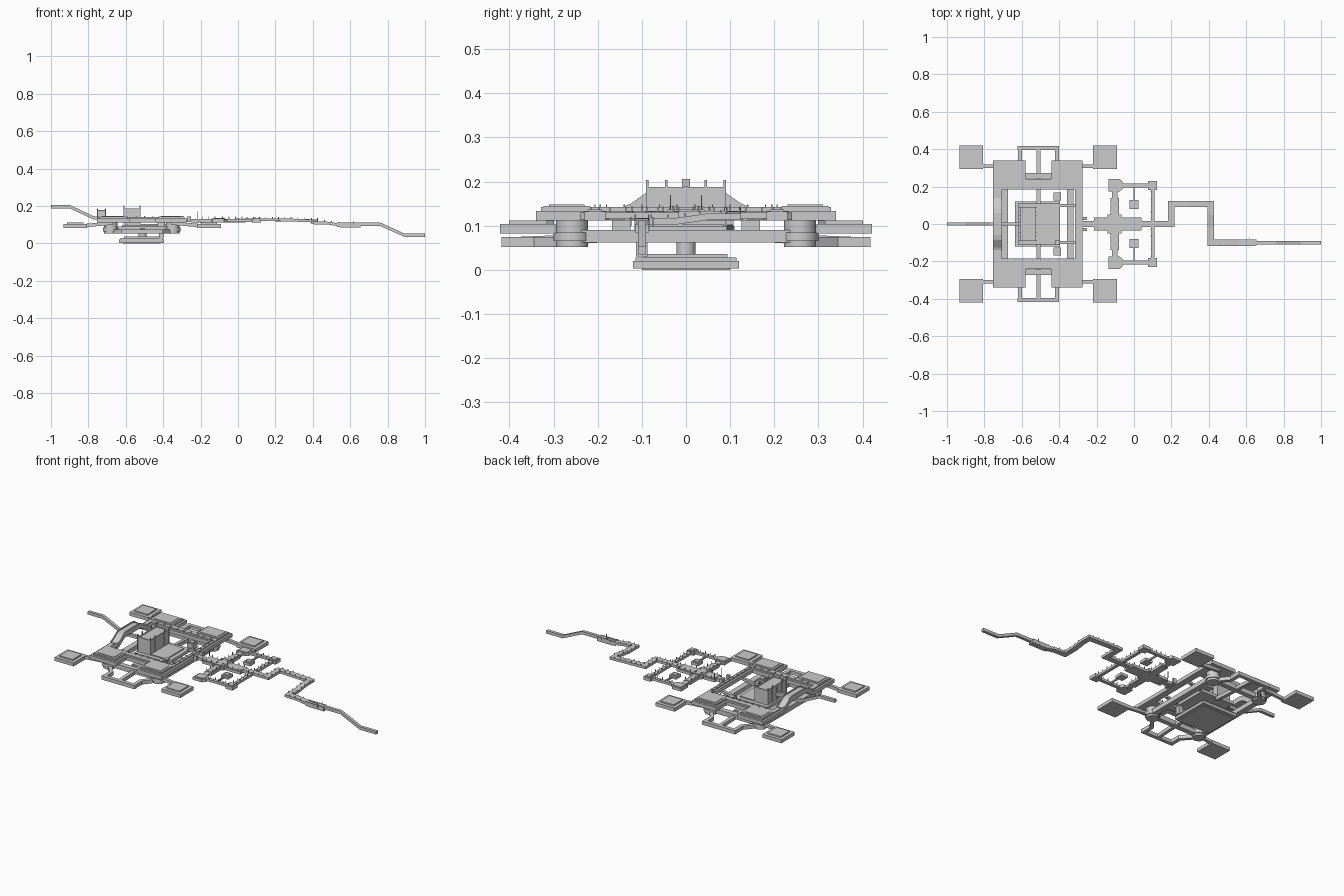
import bpy, bmesh, math
from mathutils import Vector

if "Cube" in bpy.data.objects:
    bpy.data.objects.remove(bpy.data.objects["Cube"])


def finish(name, bm):
    bmesh.ops.recalc_face_normals(bm, faces=bm.faces[:])
    me = bpy.data.meshes.new(name)
    bm.to_mesh(me)
    bm.free()
    ob = bpy.data.objects.new(name, me)
    bpy.context.collection.objects.link(ob)
    return ob


def prism(name, pts, z0, z1, *tiers):
    """Extruded outline; each tier = (inset, rise) steps the top."""
    bm = bmesh.new()
    base = bm.faces.new([bm.verts.new((x, y, z0)) for x, y in pts])
    ext = bmesh.ops.extrude_face_region(bm, geom=[base], use_keep_orig=True)
    vs = [e for e in ext["geom"] if isinstance(e, bmesh.types.BMVert)]
    bmesh.ops.translate(bm, verts=vs, vec=(0, 0, z1 - z0))
    bmesh.ops.recalc_face_normals(bm, faces=bm.faces[:])
    for inset, rise in tiers:
        top = max(bm.faces, key=lambda f: (f.normal.z > .9) * f.calc_center_median().z)
        bmesh.ops.inset_individual(bm, faces=[top], thickness=inset, use_even_offset=True)
        ext = bmesh.ops.extrude_discrete_faces(bm, faces=[top])
        bmesh.ops.translate(bm, verts=ext["faces"][0].verts[:], vec=(0, 0, rise))
        bm.normal_update()
    return finish(name, bm)


def box(name, cx, cy, sx, sy, z0, z1, *tiers):
    a, b = sx / 2, sy / 2
    return prism(name, [(cx - a, cy - b), (cx + a, cy - b), (cx + a, cy + b), (cx - a, cy + b)], z0, z1, *tiers)


def path(name, pts, w, h):
    """Rectangular walkway swept along points, mitred at corners; z is the top."""
    P = [Vector(p) for p in pts]
    flat = [(b - a).to_2d().normalized() for a, b in zip(P, P[1:])]
    bm = bmesh.new()
    rings = []
    for i, p in enumerate(P):
        d0, d1 = flat[max(i - 1, 0)], flat[min(i, len(flat) - 1)]
        n0, n1 = Vector((-d0.y, d0.x)), Vector((-d1.y, d1.x))
        m = (n0 + n1).normalized()
        m = m * (w / 2 / max(m.dot(n0), .3))
        rings.append([bm.verts.new((p.x + s * m.x, p.y + s * m.y, p.z + z))
                      for s, z in ((1, 0), (-1, 0), (-1, -h), (1, -h))])
    for a, b in zip(rings, rings[1:]):
        for k in range(4):
            bm.faces.new((a[k], a[(k + 1) % 4], b[(k + 1) % 4], b[k]))
    bm.faces.new(rings[0])
    bm.faces.new(rings[-1])
    return finish(name, bm)


def column(name, x, y, r, z0, z1):
    n = 20
    ob = prism(name, [(x + r * math.cos(i * math.tau / n), y + r * math.sin(i * math.tau / n)) for i in range(n)], z0, z1)
    for f in ob.data.polygons:
        f.use_smooth = abs(f.normal.z) < .5
    return ob


def posts(name, pts, w, gap, h=.012):
    """Small posts on both edges of a walkway."""
    bm = bmesh.new()
    for a, b in zip(pts, pts[1:]):
        a, b = Vector(a), Vector(b)
        d = b - a
        n = Vector((-d.y, d.x, 0)).normalized() * w / 2
        k = max(int(d.length / gap), 1)
        for i in range(k):
            for s in (-1, 1):
                c = a + d * (i + .5) / k + n * s
                r = bmesh.ops.create_cube(bm, size=1)["verts"]
                bmesh.ops.scale(bm, verts=r, vec=(.003, .003, h))
                bmesh.ops.translate(bm, verts=r, vec=c + Vector((0, 0, h / 2)))
    return finish(name, bm)


# Main deck: C-shaped, closed on the left by a raised bridge
half = [(-.755, .14), (-.755, .34), (-.58, .34), (-.58, .24), (-.44, .24), (-.44, .34), (-.275, .34)]
inner = [(-.705, -.14), (-.705, -.185), (-.315, -.185), (-.315, .185), (-.705, .185), (-.705, .14)]
prism("main_deck", half + [(x, -y) for x, y in half[::-1]] + inner, .112, .134, (.012, .008))
arch = [(-.73, -.14, .138), (-.73, -.125, .144), (-.73, -.085, .172), (-.73, -.06, .178)]
arch += [(x, -y, z) for x, y, z in arch[::-1]]
path("arched_bridge", arch, .05, .025)
for s in (-.022, .022):
    path("bridge_kerb", [(x + s, y, z + .006) for x, y, z in arch], .006, .008)
posts("deck_posts", [(-.7, -.2, .14), (-.3, -.2, .14), (-.3, .2, .14), (-.7, .2, .14)], .012, .04, .008)

for s in (-1, 1):
    # Raised slabs on the deck corners, corner pads, round supports
    for x, px, cx in ((-.669, -.87, -.68), (-.357, -.155, -.35)):
        box("deck_slab", x, s * .27, .135, .105, .14, .145, (.012, .003))
        box("corner_pad", px, s * .358, .128, .126, .083, .104, (.02, .008))
        path("pad_connector", [(px, s * .308, .1), (x, s * .308, .118)], .018, .018)
        column("round_support", cx, s * .258, .036, .052, .115)
        column("support_collar", cx, s * .258, .042, .065, .085)
        # Outer loop legs running in to the supports
        lx = -.61 if x < -.5 else -.412
        path("loop_leg", [(lx, s * .41, .074), (lx, s * .34, .074), (cx, s * .26, .074)], .022, .022)
    path("outer_loop", [(-.622, s * .407, .074), (-.4, s * .407, .074)], .022, .022)
    path("loop_centre_bar", [(-.51, s * .4, .074), (-.51, s * .258, .08), (-.51, s * .1, .09)], .02, .022)
    path("cross_beam", [(-.68, s * .258, .09), (-.35, s * .258, .09)], .03, .028)
    box("small_block", -.41, s * .147, .042, .042, .085, .118, (.007, .006))
    path("platform_arm", [(-.41, s * .1, .1), (-.31, s * .1, .118)], .016, .016)
for x in (-.69, -.34):
    path("side_beam", [(x, -.24, .09), (x, .24, .09)], .035, .028)

# Central platform, lower pad and what joins them
box("central_platform", -.507, 0, .225, .22, .08, .098, (.025, .006))
box("lower_pad", -.515, 0, .24, .24, .003, .02, (.006, .008), (.02, .008))
box("lower_pad_foot", -.515, 0, .2, .2, 0, .006)
column("centre_column", -.51, 0, .022, .03, .085)
box("lift_shaft", -.41, -.1, .026, .026, .03, .115)

# Hall: walled block with pilasters, open at the roof
box("hall_floor", -.567, 0, .085, .18, .1, .12)
for s in (-1, 1):
    box("hall_side_wall", -.567, s * .086, .085, .008, .1, .188)
    box("hall_long_wall", -.567 + s * .039, 0, .007, .18, .1, .188)
    for y in (-.088, -.045, 0, .045, .088):
        box("hall_pilaster", -.567 + s * .043, y, .004, .006, .1, .204 if y else .19)
box("hall_roof", -.567, 0, .08, .174, .178, .184)

# Left approach rail
path("left_rail", [(-1, 0, .206), (-.9, 0, .206), (-.77, 0, .145), (-.6, 0, .145)], .018, .018)

# Cross-shaped plaza and its link to the deck
for s in (-1, 1):
    box("link_block", -.262, s * .03, .02, .016, .115, .145)
path("deck_link", [(-.3, 0, .134), (-.19, 0, .128)], .03, .018)
box("plaza_long", -.0875, 0, .255, .07, .112, .128, (.006, .004))
box("plaza_cross", -.103, 0, .045, .28, .112, .128, (.006, .004))
box("plaza_centre", -.103, 0, .075, .1, .114, .133, (.008, .004))
posts("plaza_posts", [(-.103, -.14, .13), (-.103, .14, .13)], .04, .035, .014)
posts("plaza_posts_long", [(-.21, 0, .13), (.04, 0, .13)], .06, .035, .014)
posts("entry_masts", [(-.23, 0, .13), (-.2, 0, .13)], .07, .04, .04)
for s in (-1, 1):
    # Side terraces around the plaza
    oct_pts = [(-.135, .175), (-.075, .175), (-.06, .19), (-.06, .222), (-.075, .24), (-.135, .24)]
    prism("terrace_pad", [(x, s * y) for x, y in oct_pts], .113, .13, (.008, .004))
    path("terrace_step", [(-.103, s * .13, .128), (-.103, s * .18, .128)], .03, .014)
    rim = [(-.06, s * .206, .13), (.1, s * .206, .13)]
    path("terrace_walk", rim, .02, .014)
    posts("terrace_posts", rim, .018, .03)
    box("corner_block", .1, s * .206, .048, .048, .112, .132, (.008, .005))
    walk = [(.1, s * .19, .13), (.1, s * .01, .13)]
    path("outer_walk", walk, .02, .014)
    posts("outer_walk_posts", walk, .018, .03)
    box("kiosk_pad", 0, s * .105, .048, .048, .113, .13, (.01, .004))
    path("kiosk_stem", [(0, s * .12, .128), (0, s * .2, .128)], .008, .01)

# Zigzag walkway to the right and the final descending rail
zig = [(.03, 0, .134), (.2, 0, .134), (.2, .107, .134), (.3, .107, .132), (.41, .107, .128),
       (.41, .05, .128), (.41, -.02, .118), (.41, -.1, .118), (.48, -.1, .116), (.56, -.1, .104), (.62, -.1, .104)]
path("zigzag_walk", zig, .034, .015)
for s in (-1, 1):
    box("end_kerb", .59, -.1 + s * .014, .12, .005, .088, .112)
posts("zigzag_posts", zig, .03, .03, .008)
posts("end_masts", [(.61, -.1, .1), (.63, -.1, .1)], .05, .05, .02)
box("end_platform", .6, -.1, .11, .032, .085, .104)
path("right_rail", [(.6, -.1, .112), (.76, -.1, .112), (.89, -.1, .053), (1, -.1, .053)], .018, .018)
